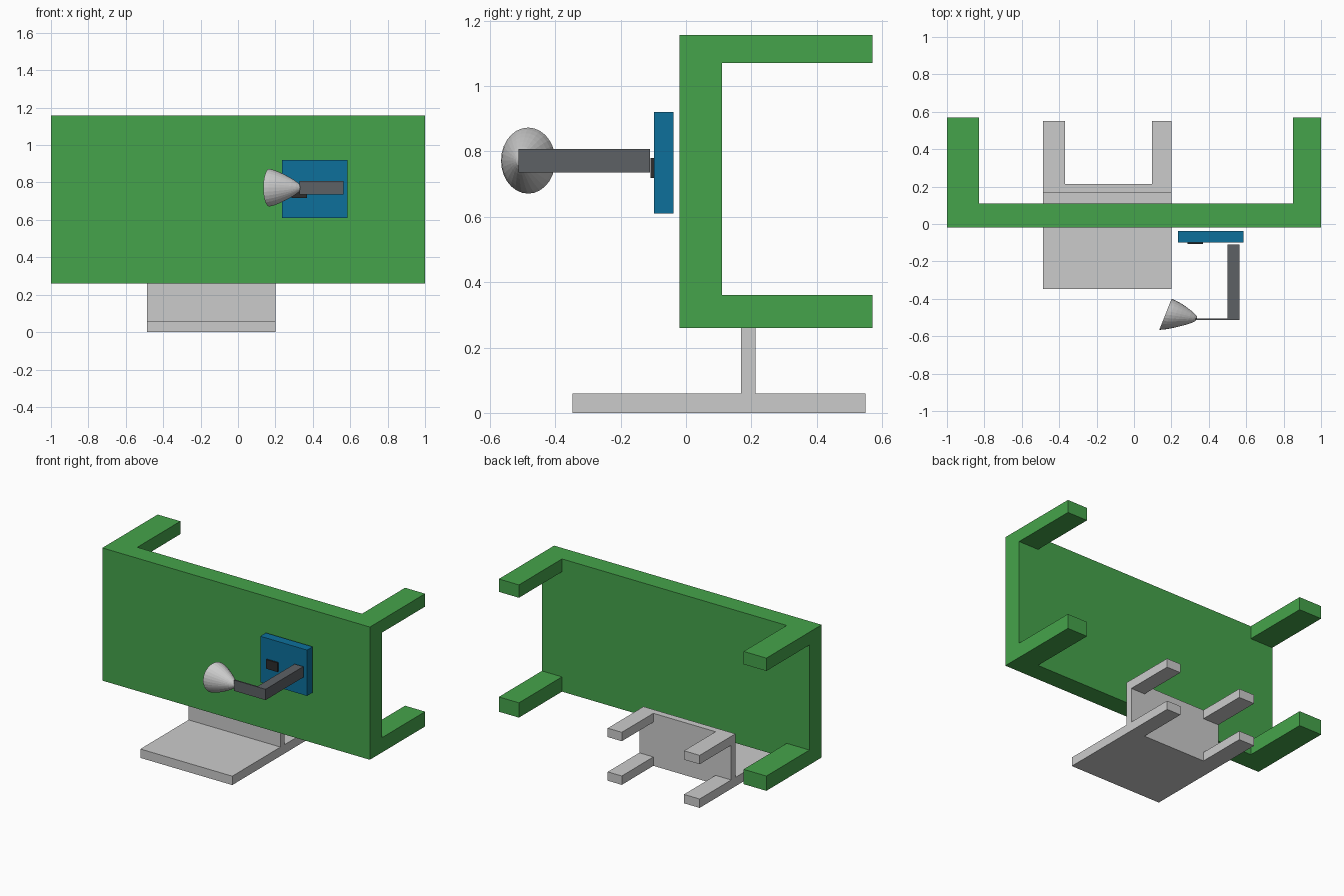
import bpy, bmesh, math
from mathutils import Vector

if "Cube" in bpy.data.objects:
    bpy.data.objects.remove(bpy.data.objects["Cube"])


def material(name, rgb):
    m = bpy.data.materials.new(name)
    m.diffuse_color = (*rgb, 1)
    m.use_nodes = True
    m.node_tree.nodes["Principled BSDF"].inputs["Base Color"].default_value = m.diffuse_color
    return m


def finish(name, bm, mat=None):
    me = bpy.data.meshes.new(name)
    bm.to_mesh(me)
    bm.free()
    ob = bpy.data.objects.new(name, me)
    bpy.context.collection.objects.link(ob)
    if mat:
        me.materials.append(mat)
    return ob


def cells(name, xs, ys, zs, filled, mat=None):
    """One clean solid from the filled cells of a box lattice."""
    cuts = (xs, ys, zs)
    size = [len(c) - 1 for c in cuts]

    def solid(c):
        return all(0 <= c[a] < size[a] for a in range(3)) and filled(*c)

    bm = bmesh.new()
    for i in range(size[0]):
        for j in range(size[1]):
            for k in range(size[2]):
                if not solid((i, j, k)):
                    continue
                for a in range(3):
                    for side in (0, 1):
                        n = [i, j, k]
                        n[a] += 2 * side - 1
                        if solid(n):
                            continue
                        quad = []
                        for u, v in ((0, 0), (1, 0), (1, 1), (0, 1)):
                            p = [i, j, k]
                            p[a] += side
                            p[(a + 1) % 3] += u
                            p[(a + 2) % 3] += v
                            quad.append(bm.verts.new([cuts[d][p[d]] for d in range(3)]))
                        bm.faces.new(quad if side else quad[::-1])
    bmesh.ops.remove_doubles(bm, verts=bm.verts, dist=1e-5)
    bmesh.ops.dissolve_limit(bm, angle_limit=0.01, verts=bm.verts, edges=bm.edges)
    return finish(name, bm, mat)


def box(name, x, y, z, mat=None):
    return cells(name, x, y, z, lambda i, j, k: True, mat)


green = material("green", (0.06, 0.37, 0.07))
blue = material("blue", (0.004, 0.16, 0.33))
dark = material("dark_grey", (0.11, 0.12, 0.13))
black = material("black", (0.025, 0.025, 0.025))

# Desk lying on its side: slab with four corner legs pointing back
cells("desk", (-1, -0.83, 0.85, 1), (-0.02, 0.11, 0.57), (0.26, 0.36, 1.07, 1.157),
      lambda i, j, k: j == 0 or (i != 1 and k != 1), green)

# Chair lying on its back: backrest in front, upright seat, four legs behind
cells("chair", (-0.487, -0.37, 0.095, 0.2), (-0.347, 0.168, 0.213, 0.55),
      (0, 0.06, 0.295, 0.355),
      lambda i, j, k: (j == 0 and k == 0) or j == 1 or (j == 2 and i != 1 and k != 1))

# Lamp: base plate, switch and two-part arm
box("lamp_base", (0.235, 0.585), (-0.098, -0.038), (0.61, 0.92), blue)
box("lamp_switch", (0.285, 0.37), (-0.108, -0.098), (0.718, 0.78), black)
box("lamp_arm", (0.5, 0.565), (-0.513, -0.11), (0.735, 0.808), dark)
box("lamp_arm_end", (0.33, 0.5), (-0.513, -0.504), (0.735, 0.808), dark)

# Lamp shade: open bell with a slightly slanted elliptical rim
rim = Vector((0.168, -0.483, 0.772))
tip = Vector((0.338, -0.508, 0.772))
across = Vector((0.033, 0.083, 0))
up = Vector((0, 0, 0.101))
profile = ((0, 1), (0.15, 0.93), (0.3, 0.83), (0.45, 0.71), (0.6, 0.575),
           (0.75, 0.43), (0.88, 0.28), (0.96, 0.16))
SIDES = 28
bm = bmesh.new()
rings = []
for t, r in profile:
    c = rim.lerp(tip, t)
    rings.append([bm.verts.new(c + r * (across * math.cos(a) + up * math.sin(a)))
                  for a in (2 * math.pi * s / SIDES for s in range(SIDES))])
apex = bm.verts.new(tip)
for s in range(SIDES):
    n = (s + 1) % SIDES
    for a, b in zip(rings, rings[1:]):
        bm.faces.new((a[s], a[n], b[n], b[s]))
    bm.faces.new((rings[-1][s], rings[-1][n], apex))
bmesh.ops.recalc_face_normals(bm, faces=bm.faces)
finish("lamp_shade", bm)
